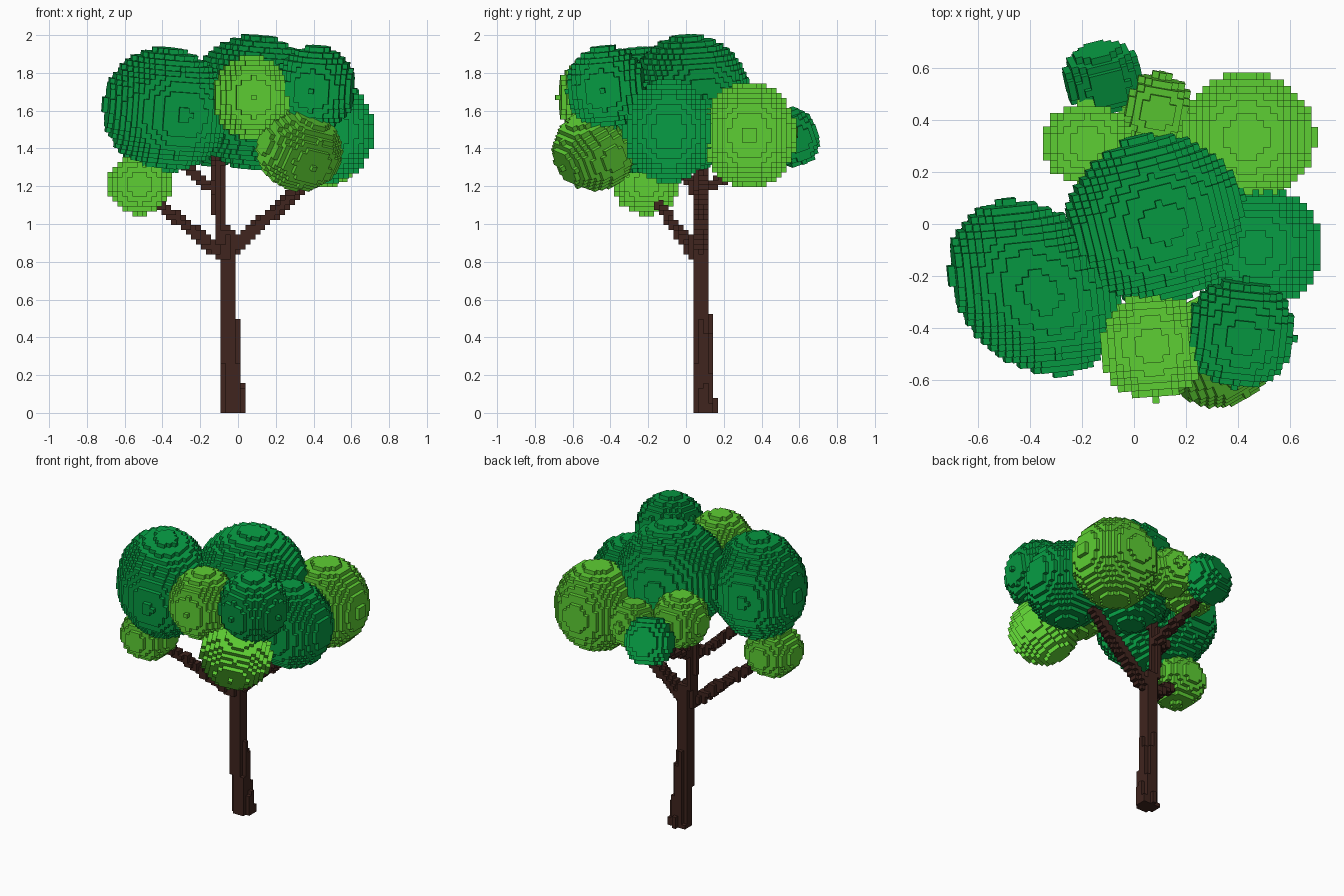
import bpy, bmesh, math
from mathutils import Vector, Euler
from itertools import product

if "Cube" in bpy.data.objects:
    bpy.data.objects.remove(bpy.data.objects["Cube"])

V = 0.0262  # voxel size
AXES = [Vector(a) for a in ((1, 0, 0), (-1, 0, 0), (0, 1, 0), (0, -1, 0), (0, 0, 1), (0, 0, -1))]


def material(name, color):
    m = bpy.data.materials.new(name)
    m.diffuse_color = (*color, 1)
    m.use_nodes = True
    m.node_tree.nodes["Principled BSDF"].inputs["Base Color"].default_value = m.diffuse_color
    return m


DARK = material("dark_leaf", (0.002, 0.34, 0.058))
LIGHT = material("light_leaf", (0.11, 0.62, 0.033))
BARK = material("bark", (0.05, 0.018, 0.013))


def voxel_object(name, cells, mat, loc=(0, 0, 0), rot=(0, 0, 0)):
    """Build the outer faces of a set of integer cells."""
    bm = bmesh.new()
    verts = {}

    def vert(p):
        k = tuple(round(c * 2) for c in p)
        if k not in verts:
            verts[k] = bm.verts.new(p * V)
        return verts[k]

    for c in cells:
        for n in AXES:
            if tuple(int(a + b) for a, b in zip(c, n)) in cells:
                continue
            u = Vector((n.y, n.z, n.x))
            w = n.cross(u)
            mid = Vector(c) + n / 2
            bm.faces.new([vert(mid + (u * i + w * j) / 2)
                          for i, j in ((-1, -1), (1, -1), (1, 1), (-1, 1))])
    me = bpy.data.meshes.new(name)
    bm.to_mesh(me)
    bm.free()
    me.materials.append(mat)
    ob = bpy.data.objects.new(name, me)
    ob.location = loc
    ob.rotation_euler = Euler([math.radians(a) for a in rot])
    bpy.context.collection.objects.link(ob)


def blob(name, mat, loc, radii, rot=(0, 0, 0), yaw=0):
    """Voxel ellipsoid; yaw turns the ellipsoid inside its voxel grid."""
    n = int(max(radii) / V) + 1
    cy, sy = math.cos(math.radians(yaw)), math.sin(math.radians(yaw))
    cells = set()
    for c in product(range(-n, n + 1), repeat=3):
        p = (c[0] * cy + c[1] * sy, c[1] * cy - c[0] * sy, c[2])
        if sum((i * V / r) ** 2 for i, r in zip(p, radii)) <= 1:
            cells.add(c)
    voxel_object(name, cells, mat, loc, rot)


def limb(cells, a, b, r0, r1):
    """Add a tapering voxel limb from a to b."""
    a, b = Vector(a), Vector(b)
    steps = int((b - a).length / V * 2) + 1
    for s in range(steps + 1):
        t = s / steps
        p, r = a.lerp(b, t), r0 + (r1 - r0) * t
        lo = [math.floor((q - r) / V) for q in p]
        hi = [math.ceil((q + r) / V) for q in p]
        for c in product(*(range(l, h + 1) for l, h in zip(lo, hi))):
            if c[2] >= 0 and (Vector(c) * V - p).length <= r:
                cells.add(c)


# Trunk and branches
wood = set()
limb(wood, (-0.025, 0.10, 0.0), (-0.03, 0.095, 0.16), 0.062, 0.056)
limb(wood, (-0.035, 0.09, 0.16), (-0.054, 0.08, 0.55), 0.054, 0.05)
limb(wood, (-0.055, 0.078, 0.55), (-0.055, 0.075, 0.92), 0.046, 0.052)
limb(wood, (-0.10, 0.075, 0.88), (-0.105, 0.078, 1.28), 0.03, 0.028)
limb(wood, (-0.105, 0.078, 1.28), (-0.03, 0.06, 1.42), 0.03, 0.028)
limb(wood, (-0.10, 0.07, 1.14), (-0.32, -0.08, 1.34), 0.03, 0.026)
limb(wood, (-0.10, 0.08, 1.18), (-0.11, 0.48, 1.33), 0.03, 0.026)
limb(wood, (-0.08, 0.05, 0.82), (-0.48, -0.18, 1.15), 0.038, 0.028)
limb(wood, (-0.03, 0.07, 0.86), (0.40, 0.09, 1.23), 0.04, 0.032)
voxel_object("trunk_and_branches", wood, BARK, (0, 0, V / 2))

# Foliage clumps: material, centre, radii, rotation and inner yaw in degrees
CLUMPS = {
    "foliage_left": (DARK, (-0.385, -0.245, 1.605), (0.37, 0.285, 0.325), (4, 4, 6), -54),
    "foliage_top": (DARK, (0.085, 0.02, 1.645), (0.345, 0.32, 0.352), (4, 4, 14), 0),
    "foliage_right": (DARK, (0.47, -0.09, 1.49), (0.255, 0.24, 0.27)),
    "foliage_front_right": (DARK, (0.41, -0.42, 1.72), (0.21, 0.21, 0.22), (5, 4, -6)),
    "foliage_back": (DARK, (-0.12, 0.565, 1.46), (0.15, 0.13, 0.155), (20, 5, 14)),
    "leaf_front": (LIGHT, (0.07, -0.47, 1.67), (0.205, 0.21, 0.22), (0, 0, 4)),
    "leaf_front_low": (LIGHT, (0.325, -0.485, 1.39), (0.22, 0.21, 0.20), (28, 12, 30)),
    "leaf_left_low": (LIGHT, (-0.52, -0.21, 1.21), (0.172, 0.175, 0.16)),
    "leaf_back_right": (LIGHT, (0.435, 0.335, 1.47), (0.265, 0.25, 0.28)),
    "leaf_back_left": (LIGHT, (-0.18, 0.31, 1.53), (0.17, 0.165, 0.17)),
    "leaf_back_small": (LIGHT, (0.085, 0.445, 1.48), (0.135, 0.135, 0.15), (6, 4, -10)),
}
for name, args in CLUMPS.items():
    blob(name, *args)
